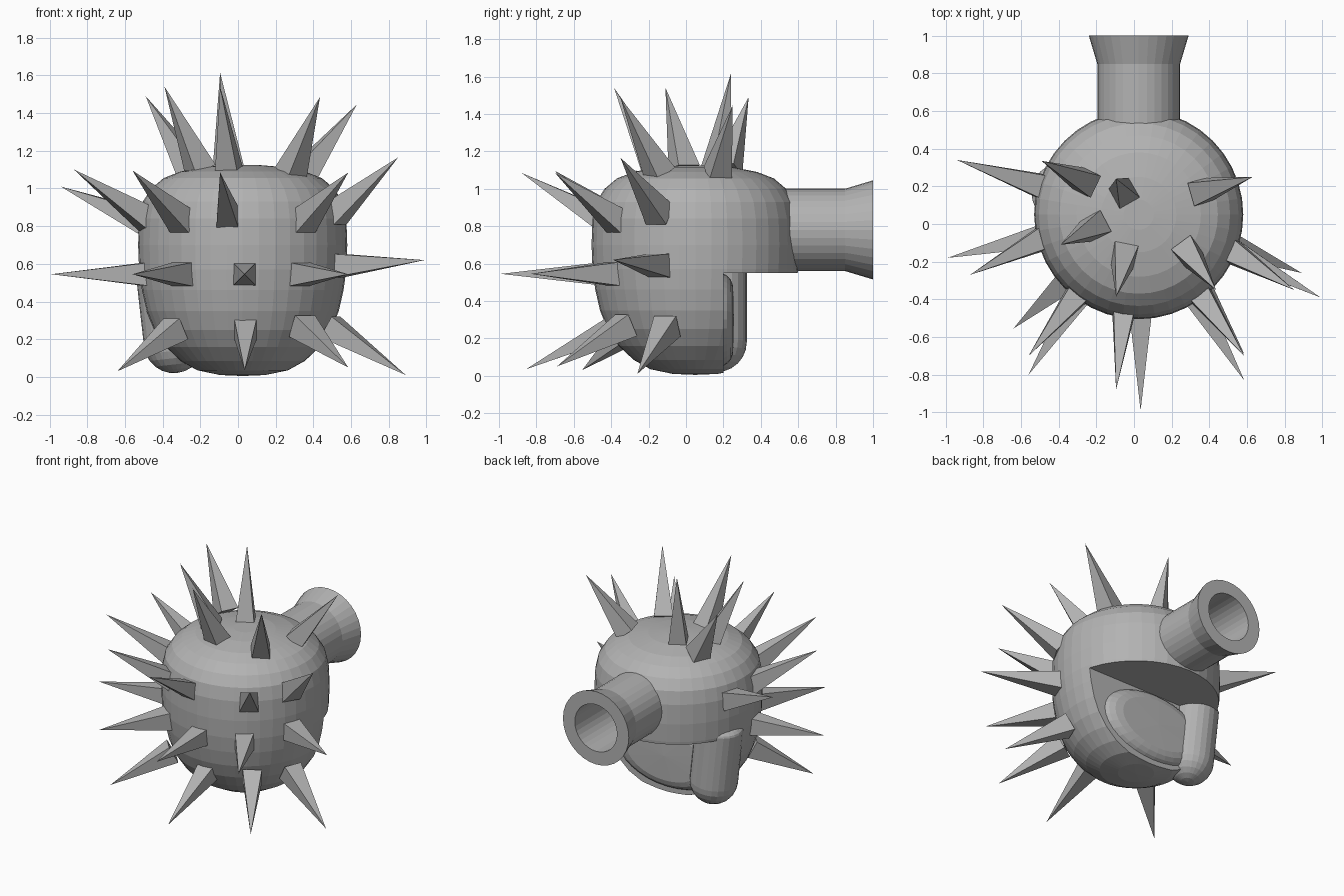
import bpy, bmesh, math
from mathutils import Vector, Matrix

if "Cube" in bpy.data.objects:
    bpy.data.objects.remove(bpy.data.objects["Cube"])

grey = bpy.data.materials.new("plain grey")
grey.diffuse_color = (0.45, 0.45, 0.45, 1)
grey.use_nodes = True
grey.node_tree.nodes["Principled BSDF"].inputs["Base Color"].default_value = grey.diffuse_color


def finish(name, bm):
    bmesh.ops.remove_doubles(bm, verts=bm.verts, dist=1e-5)
    bmesh.ops.recalc_face_normals(bm, faces=bm.faces)
    me = bpy.data.meshes.new(name)
    bm.to_mesh(me)
    bm.free()
    me.materials.append(grey)
    ob = bpy.data.objects.new(name, me)
    bpy.context.collection.objects.link(ob)
    return ob


def lathe(name, profile, matrix, segs, closed=False):
    """Revolve (radius, height) points about local Z."""
    bm = bmesh.new()
    vs = [bm.verts.new((r, 0, h)) for r, h in profile]
    pairs = list(zip(vs, vs[1:])) + ([(vs[-1], vs[0])] if closed else [])
    edges = [bm.edges.new(p) for p in pairs]
    bmesh.ops.spin(bm, geom=vs + edges, cent=(0, 0, 0), axis=(0, 0, 1),
                   angle=math.tau, steps=segs, use_duplicate=False)
    bmesh.ops.transform(bm, matrix=matrix, verts=bm.verts)
    return finish(name, bm)


def aim(base, tip):
    """Matrix with its origin at base and Z pointing to tip."""
    d = Vector(tip) - Vector(base)
    return Matrix.Translation(base) @ d.to_track_quat('Z', 'Y').to_matrix().to_4x4()


# Rounded body
body = lathe("body", [
    (0, 0.005), (0.12, 0.01), (0.24, 0.035), (0.33, 0.085), (0.41, 0.16), (0.47, 0.25),
    (0.51, 0.35), (0.535, 0.46), (0.55, 0.57), (0.555, 0.7), (0.55, 0.84), (0.53, 0.93),
    (0.485, 1.0), (0.42, 1.055), (0.33, 1.09), (0.2, 1.115), (0.08, 1.125), (0, 1.125)],
    Matrix.Translation((0.025, 0.05, 0)), 40)

# Notch cut from the lower back
bm = bmesh.new()
bmesh.ops.create_cube(bm, size=1, matrix=Matrix.Translation((0.0, 0.7, 0.05)) @ Matrix.Diagonal((2, 1, 1, 1)))
notch = finish("notch_cutter", bm)
notch.hide_render = True
mod = body.modifiers.new("notch", 'BOOLEAN')
mod.operation = 'DIFFERENCE'
mod.solver = 'EXACT'
mod.object = notch
bpy.context.view_layer.objects.active = body
bpy.ops.object.modifier_apply(modifier=mod.name)
bpy.data.objects.remove(notch)

# Low cushion on the notch wall
cushion = [(0.44, -0.03), (0.44, 0.0), (0.42, 0.02), (0.38, 0.04), (0.32, 0.052), (0, 0.056)]
lathe("back_cushion", [(0, -0.03)] + cushion,
      Matrix.Translation((0.0, 0.2, 0.3)) @ Matrix.Diagonal((0.95, 1, 0.56, 1))
      @ Matrix.Rotation(-math.pi / 2, 4, 'X'), 32)

# Flared hollow pipe
lathe("flared_pipe", [(0.22, 0.45), (0.22, 0.85), (0.265, 1.0), (0.17, 1.0), (0.17, 0.45)],
      Matrix.Translation((0.025, 0, 0.78)) @ Matrix.Rotation(-math.pi / 2, 4, 'X'), 32, closed=True)

# Round-ended lug beside the notch
R, L = 0.16, 0.4
arc = [math.pi / 2 * i / 6 for i in range(7)]
lug = [(R * math.sin(a), -R * math.cos(a)) for a in arc]
lug += [(R * math.cos(a), L + 0.05 * math.sin(a)) for a in arc]
lug[0], lug[-1] = (0, -R), (0, L + 0.05)
lathe("side_lug", lug, aim((-0.34, 0.165, 0.18), (-0.385, 0.165, 0.58)), 24)

# Four-sided spikes: base centre, tip
spikes = [
    ((-0.47, -0.06, 0.545), (-0.99, -0.18, 0.545)), ((0.52, -0.14, 0.59), (0.99, -0.39, 0.62)),
    ((-0.25, 0.22, 1.10), (-0.49, 0.335, 1.49)), ((-0.20, -0.01, 1.10), (-0.39, -0.11, 1.54)),
    ((-0.05, 0.16, 1.09), (-0.095, 0.24, 1.615)), ((-0.05, -0.16, 1.09), (-0.095, -0.385, 1.54)),
    ((0.28, -0.14, 1.08), (0.435, -0.35, 1.485)), ((0.35, 0.17, 1.08), (0.63, 0.25, 1.445)),
    ((0.51, -0.14, 0.86), (0.85, -0.35, 1.165)), ((-0.47, -0.07, 0.83), (-0.87, -0.27, 1.10)),
    ((-0.49, 0.20, 0.82), (-0.94, 0.34, 1.01)), ((-0.29, -0.36, 0.82), (-0.56, -0.70, 1.095)),
    ((-0.05, -0.42, 0.82), (-0.095, -0.88, 1.085)), ((0.34, -0.36, 0.82), (0.585, -0.70, 1.085)),
    ((-0.29, -0.38, 0.545), (-0.56, -0.80, 0.545)), ((0.035, -0.44, 0.545), (0.035, -0.99, 0.545)),
    ((0.32, -0.38, 0.545), (0.585, -0.83, 0.545)), ((-0.33, -0.28, 0.255), (-0.64, -0.555, 0.03)),
    ((0.04, -0.37, 0.27), (0.035, -0.855, 0.035)), ((0.34, -0.32, 0.27), (0.585, -0.69, 0.05)),
    ((0.49, -0.10, 0.265), (0.89, -0.26, 0.01)),
]
for i, (base, tip) in enumerate(spikes):
    h = (Vector(tip) - Vector(base)).length
    bm = bmesh.new()
    bmesh.ops.create_cone(bm, cap_ends=True, segments=4, radius1=0.09, radius2=0, depth=h,
                          matrix=aim(base, tip) @ Matrix.Translation((0, 0, h / 2))
                          @ Matrix.Rotation(math.pi / 4, 4, 'Z'))
    finish(f"spike_{i + 1:02d}", bm)
